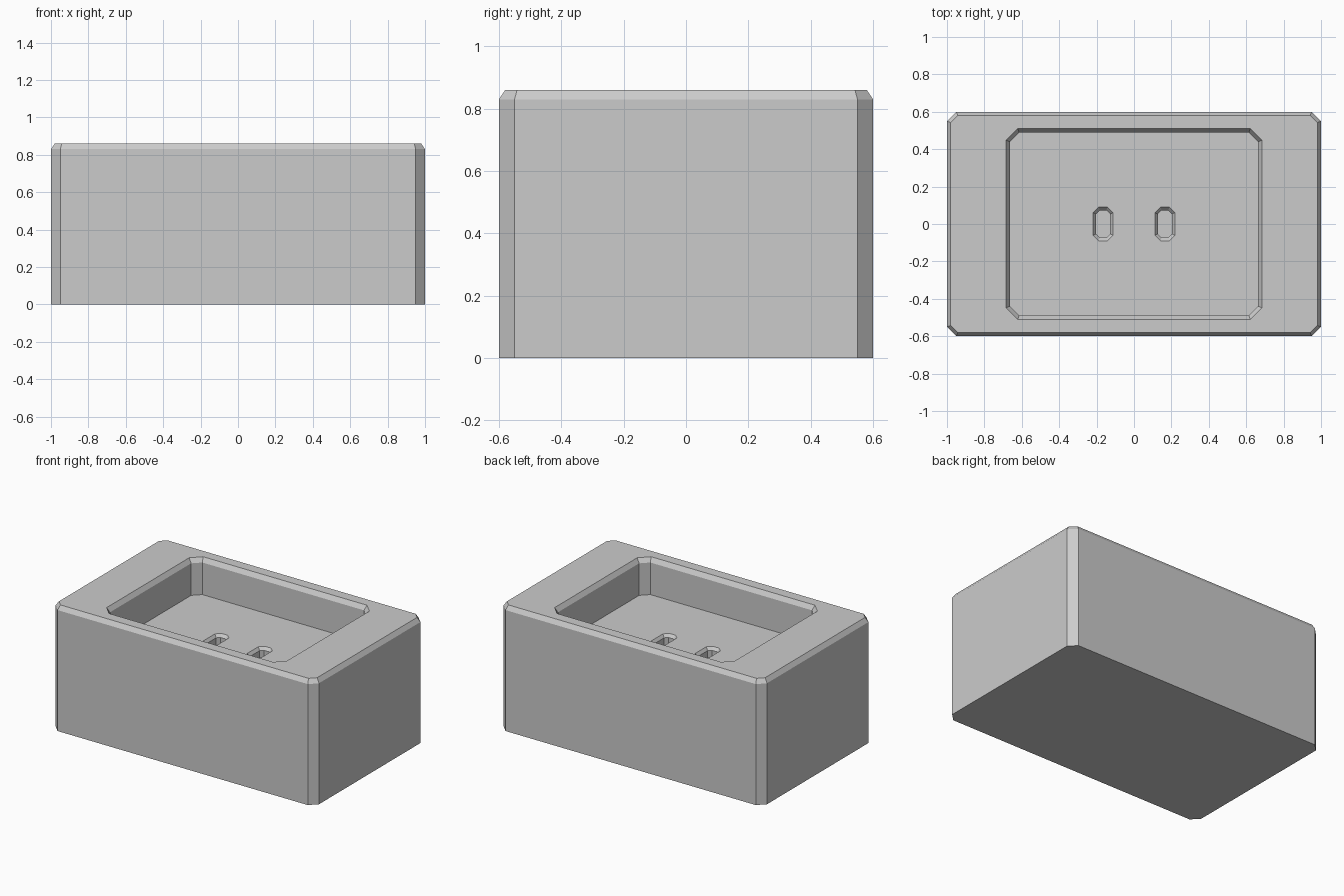
import bpy, bmesh

if "Cube" in bpy.data.objects:
    bpy.data.objects.remove(bpy.data.objects["Cube"])


def ring(hx, hy, cut):
    """Rectangle outline with clipped corners, counter-clockwise."""
    return [(hx, -hy + cut), (hx, hy - cut), (hx - cut, hy), (-hx + cut, hy),
            (-hx, hy - cut), (-hx, -hy + cut), (-hx + cut, -hy), (hx - cut, -hy)]


def loft(name, sections, cx=0.0):
    """Closed solid through (half x, half y, corner cut, z), bottom to top."""
    bm = bmesh.new()
    loops = [[bm.verts.new((x + cx, y, z)) for x, y in ring(hx, hy, c)]
             for hx, hy, c, z in sections]
    for low, high in zip(loops, loops[1:]):
        for i in range(8):
            j = (i + 1) % 8
            bm.faces.new((low[i], low[j], high[j], high[i]))
    bm.faces.new(loops[0][::-1])
    bm.faces.new(loops[-1])
    mesh = bpy.data.meshes.new(name)
    bm.to_mesh(mesh)
    bm.free()
    obj = bpy.data.objects.new(name, mesh)
    bpy.context.collection.objects.link(obj)
    return obj


def carve(target, cutter):
    """Subtract a hidden cutter from the target."""
    mod = target.modifiers.new(cutter.name, 'BOOLEAN')
    mod.operation = 'DIFFERENCE'
    mod.solver = 'EXACT'
    mod.object = cutter
    cutter.hide_render = True
    cutter.hide_set(True)


TOP, FLOOR, SLOT_BOTTOM = 0.86, 0.61, 0.35

# Block with clipped corners and a bevelled top edge
block = loft("dish_block", [(1.0, 0.6, 0.05, 0.0),
                            (1.0, 0.6, 0.05, TOP - 0.03),
                            (0.98, 0.58, 0.038, TOP)])

# Tray recess with a bevelled rim
carve(block, loft("tray_cutter", [(0.664, 0.49, 0.05, FLOOR),
                                  (0.664, 0.49, 0.05, TOP - 0.03),
                                  (0.684, 0.51, 0.062, TOP),
                                  (0.684, 0.51, 0.062, TOP + 0.1)]))

# Two drain slots with bevelled rims
for side, x in (("left", -0.165), ("right", 0.165)):
    carve(block, loft(side + "_slot_cutter", [(0.038, 0.073, 0.02, SLOT_BOTTOM),
                                              (0.038, 0.073, 0.02, FLOOR - 0.02),
                                              (0.053, 0.09, 0.029, FLOOR),
                                              (0.053, 0.09, 0.029, FLOOR + 0.1)], x))
